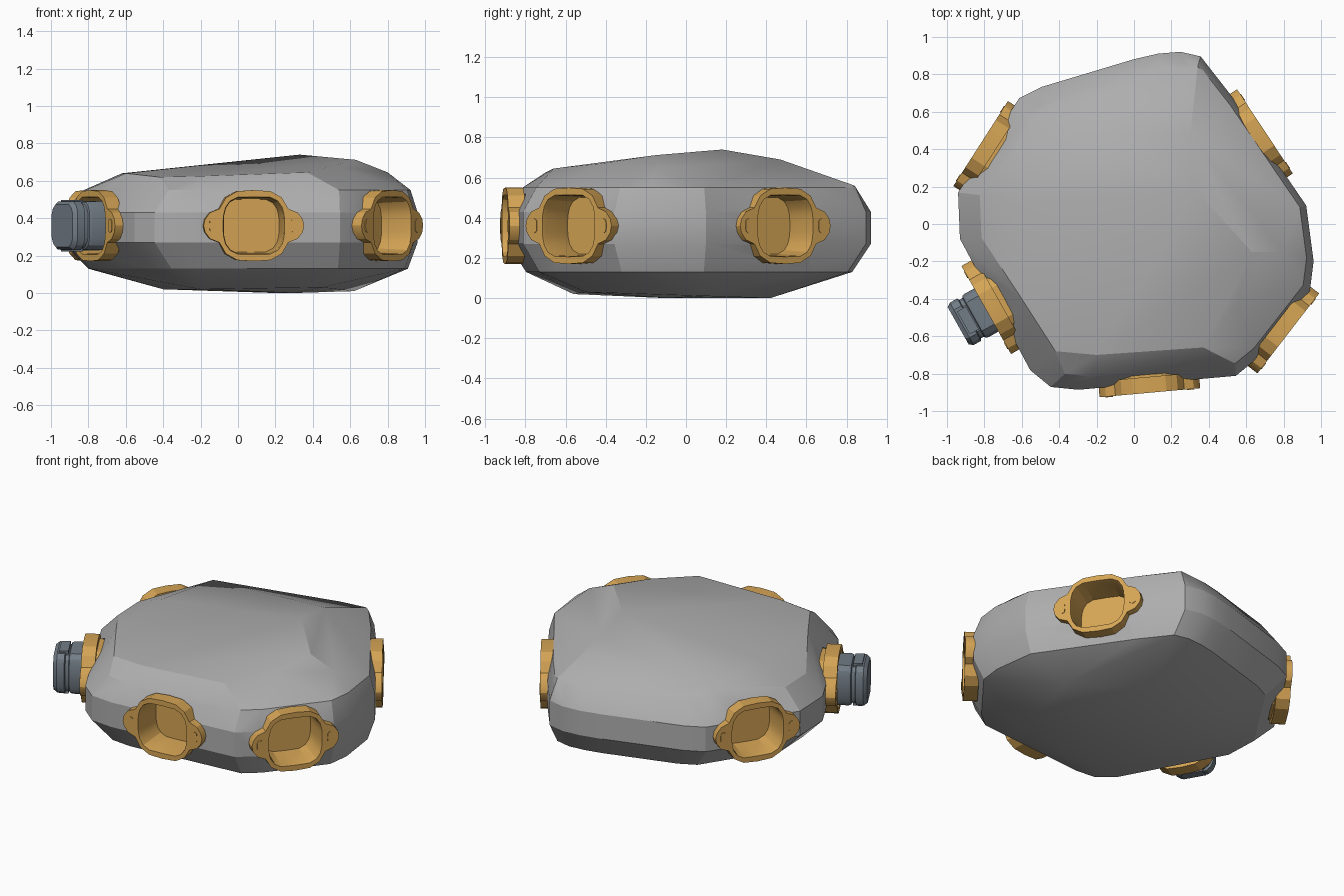
import bpy, bmesh, math
from mathutils import Vector

if "Cube" in bpy.data.objects:
    bpy.data.objects.remove(bpy.data.objects["Cube"])


def material(name, rgb):
    m = bpy.data.materials.new(name)
    m.diffuse_color = (*rgb, 1)
    m.use_nodes = True
    m.node_tree.nodes["Principled BSDF"].inputs["Base Color"].default_value = m.diffuse_color
    return m


GREY = material("stone grey", (0.42, 0.42, 0.42))
GOLD = material("brass", (0.66, 0.37, 0.09))
STEEL = material("steel blue", (0.17, 0.205, 0.24))


def finish(bm, name, mat, angle=None):
    bmesh.ops.recalc_face_normals(bm, faces=bm.faces)
    me = bpy.data.meshes.new(name)
    bm.to_mesh(me)
    bm.free()
    ob = bpy.data.objects.new(name, me)
    bpy.context.collection.objects.link(ob)
    me.materials.append(mat)
    if angle:
        smooth(ob, angle)
    return ob


def smooth(ob, angle):
    bpy.ops.object.select_all(action='DESELECT')
    ob.select_set(True)
    bpy.context.view_layer.objects.active = ob
    bpy.ops.object.shade_smooth_by_angle(angle=math.radians(angle))


def loft(name, mat, frame, rows, angle=None):
    """Closed loft through (outline, scale, distance outwards) rows."""
    o, n = frame
    u = Vector((-n.y, n.x, 0))
    bm = bmesh.new()
    loops = [[bm.verts.new(o + u * (x * s) + Vector((0, 0, y * s)) + n * d)
              for x, y in outline] for outline, s, d in rows]
    for a, b in zip(loops, loops[1:]):
        for i in range(len(a)):
            j = (i + 1) % len(a)
            bm.faces.new((a[i], a[j], b[j], b[i]))
    bm.faces.new(loops[0])
    bm.faces.new(loops[-1])
    return finish(bm, name, mat, angle)


def mirror4(q):
    """Full outline from a quarter running from the top to the right."""
    half = q + [(x, -y) for x, y in reversed(q[:-1])]
    return half + [(-x, y) for x, y in reversed(half[1:-1])]


# Body: faceted boulder wrapped around a widest outline, a lower and an upper shoulder
outline = [(-.95, .17), (-.62, .68), (-.5, .74), (0, .89), (.13, .92), (.25, .93),
           (.36, .905), (.52, .7), (.93, .1), (.97, -.2), (.95, -.36), (.66, -.73),
           (.55, -.82), (-.3, -.895), (-.45, -.88), (-.56, -.79), (-.94, -.08)]
crown = [(.33, .18, .74), (.3, .47, .69), (.34, .84, .56), (-.55, .53, .62),
         (-.62, .1, .64), (-.6, -.4, .64), (.63, -.15, .712), (.55, -.42, .67),
         (.37, -.66, .645), (-.2, -.7, .625), (-.42, -.68, .62), (.8, -.15, .645)]
base = [(.62, .1, .01), (.2, .42, 0), (-.4, .05, .02), (-.2, -.56, .02),
        (.45, -.5, .03), (.3, -.1, 0), (-.35, .42, .05)]
bm = bmesh.new()
for z, s, shift in ((.13, .89, .045), (.27, .99, 0), (.43, .99, 0), (.55, .91, .04)):
    for x, y in outline:
        bm.verts.new((x * s + shift, y * s, z))
for p in crown + base:
    bm.verts.new(p)
hull = bmesh.ops.convex_hull(bm, input=bm.verts)
bmesh.ops.delete(bm, geom=[v for v in bm.verts if not v.link_faces], context='VERTS')
body = finish(bm, "body", GREY)

# Socket outlines: eared flange, rounded square opening, small slot on each ear
flange = mirror4([(0, .19), (.09, .184), (.15, .15), (.185, .09),
                  (.235, .07), (.262, .035), (.27, 0)])
opening = mirror4([(0, .15), (.085, .148), (.125, .128), (.148, .095),
                   (.157, .06), (.16, .03), (.16, 0)])
slot = mirror4([(0, .036), (.011, .034), (.019, .024), (.02, 0)])

sockets = [((-.82, .43), (-.84, .54)), ((.70, .495), (.83, .55)),
           ((.825, -.585), (.79, -.61)), ((.085, -.902), (.09, -1)),
           ((-.79, -.46), (-.87, -.49))]
for i, ((x, y), (nx, ny)) in enumerate(sockets, 1):
    f = (Vector((x, y, .36)), Vector((nx, ny, 0)).normalized())
    # Flange with recessed cup
    loft(f"socket_{i}", GOLD, f,
         [(opening, .95, -.19), (opening, 1, -.02), (opening, 1.03, 0),
          (flange, 1, 0), (flange, 1, -.085),
          (opening, 1.04, -.085), (opening, 1.04, -.205)], 25)
    # Slot plates on the ears
    for side in (-1, 1):
        plate = [(px + side * .218, py) for px, py in slot]
        loft(f"ear_slot_{i}", GOLD, f, [(plate, 1, -.002), (plate, 1, .004)])
    # Opening cut through the body
    cutter = loft(f"cutter_{i}", GREY, f, [(opening, 1.06, -.21), (opening, 1.06, .1)])
    cutter.hide_render = True
    cutter.hide_set(True)
    mod = body.modifiers.new("opening", 'BOOLEAN')
    mod.operation, mod.object, mod.solver = 'DIFFERENCE', cutter, 'EXACT'
    last = f

# Bake the openings into the body, then remove the cutters
dg = bpy.context.evaluated_depsgraph_get()
cut = bpy.data.meshes.new_from_object(body.evaluated_get(dg))
body.modifiers.clear()
body.data = cut
for ob in [o for o in bpy.data.objects if o.name.startswith("cutter")]:
    bpy.data.objects.remove(ob)
smooth(body, 22)

# Plug with a grooved neck and bevelled tip, seated in the last socket
plug = mirror4([(0, .13), (.085, .128), (.115, .105), (.13, .07), (.13, 0)])
loft("plug", STEEL, last,
     [(plug, 1, -.18), (plug, 1.02, .06), (plug, .98, .075), (plug, .91, .08),
      (plug, .91, .1), (plug, 1, .105), (plug, 1, .15), (plug, .88, .172)], 25)
# Raised latch bars above and below the plug
for side in (-1, 1):
    bar = [(-.07, side * .12), (.07, side * .12), (.07, side * .138), (-.07, side * .138)]
    loft("plug_latch", STEEL, last, [(bar, 1, .085), (bar, 1, .14)])
